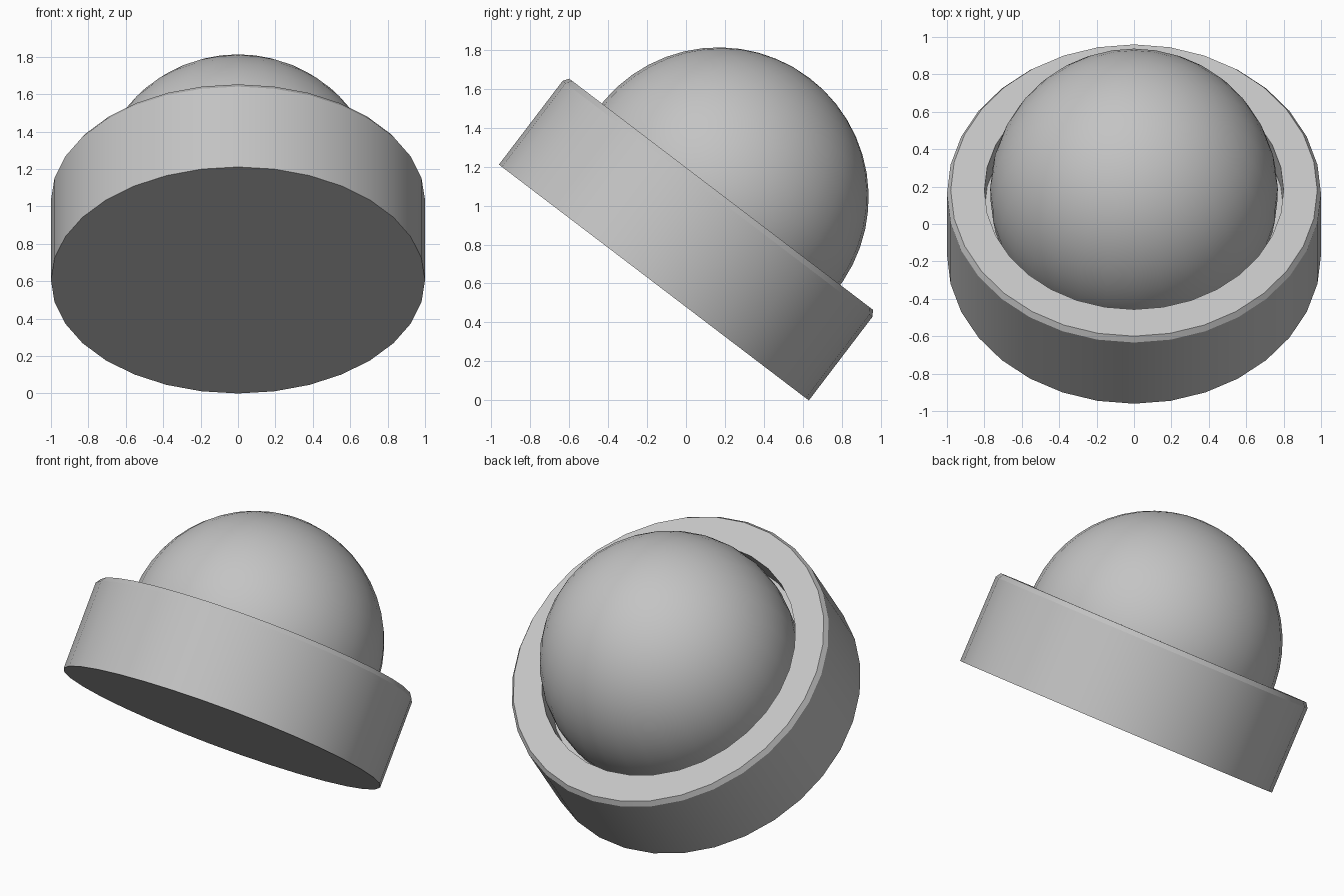
import bpy, bmesh, math
from mathutils import Matrix

if "Cube" in bpy.data.objects:
    bpy.data.objects.remove(bpy.data.objects["Cube"], do_unlink=True)

grey = bpy.data.materials.new("plain grey")
grey.use_nodes = True
colour = (0.55, 0.55, 0.55, 1)
grey.diffuse_color = colour
grey.node_tree.nodes["Principled BSDF"].inputs["Base Color"].default_value = colour

TILT = math.radians(-37.27)
PLACE = Matrix.Translation((0, -0.165, 0.605)) @ Matrix.Rotation(TILT, 4, 'X')


def revolve(name, profile, sides=32):
    """Spin a (radius, height) profile about its axis, then tilt it back."""
    bm = bmesh.new()
    verts = [bm.verts.new((r, 0, h)) for r, h in profile]
    edges = [bm.edges.new(pair) for pair in zip(verts, verts[1:])]
    bmesh.ops.spin(bm, geom=verts + edges, cent=(0, 0, 0), axis=(0, 0, 1),
                   angle=math.tau, steps=sides, use_duplicate=False)
    bmesh.ops.remove_doubles(bm, verts=bm.verts, dist=0.0005)
    bmesh.ops.recalc_face_normals(bm, faces=bm.faces)
    bm.transform(PLACE)
    mesh = bpy.data.meshes.new(name)
    bm.to_mesh(mesh)
    bm.free()
    mesh.materials.append(grey)
    obj = bpy.data.objects.new(name, mesh)
    bpy.context.collection.objects.link(obj)
    bpy.ops.object.select_all(action='DESELECT')
    obj.select_set(True)
    bpy.context.view_layer.objects.active = obj
    bpy.ops.object.shade_smooth_by_angle(angle=math.radians(30))
    return obj


# Round base: flat bottom, bevelled outer rim, shallow socket for the dome
FLOOR = 0.4
revolve("round_base", [(0, 0), (1, 0), (1, 0.54), (0.98, 0.57),
                       (0.8, 0.57), (0.8, FLOOR), (0, FLOOR)])

# Dome: ball resting in the socket, cut off at the socket floor
RADIUS, CENTRE, RINGS = 0.77, 0.55, 14
start = math.asin((FLOOR - CENTRE) / RADIUS)
angles = [start + (math.pi / 2 - start) * i / RINGS for i in range(RINGS + 1)]
revolve("dome", [(RADIUS * math.cos(a), CENTRE + RADIUS * math.sin(a)) for a in angles])
